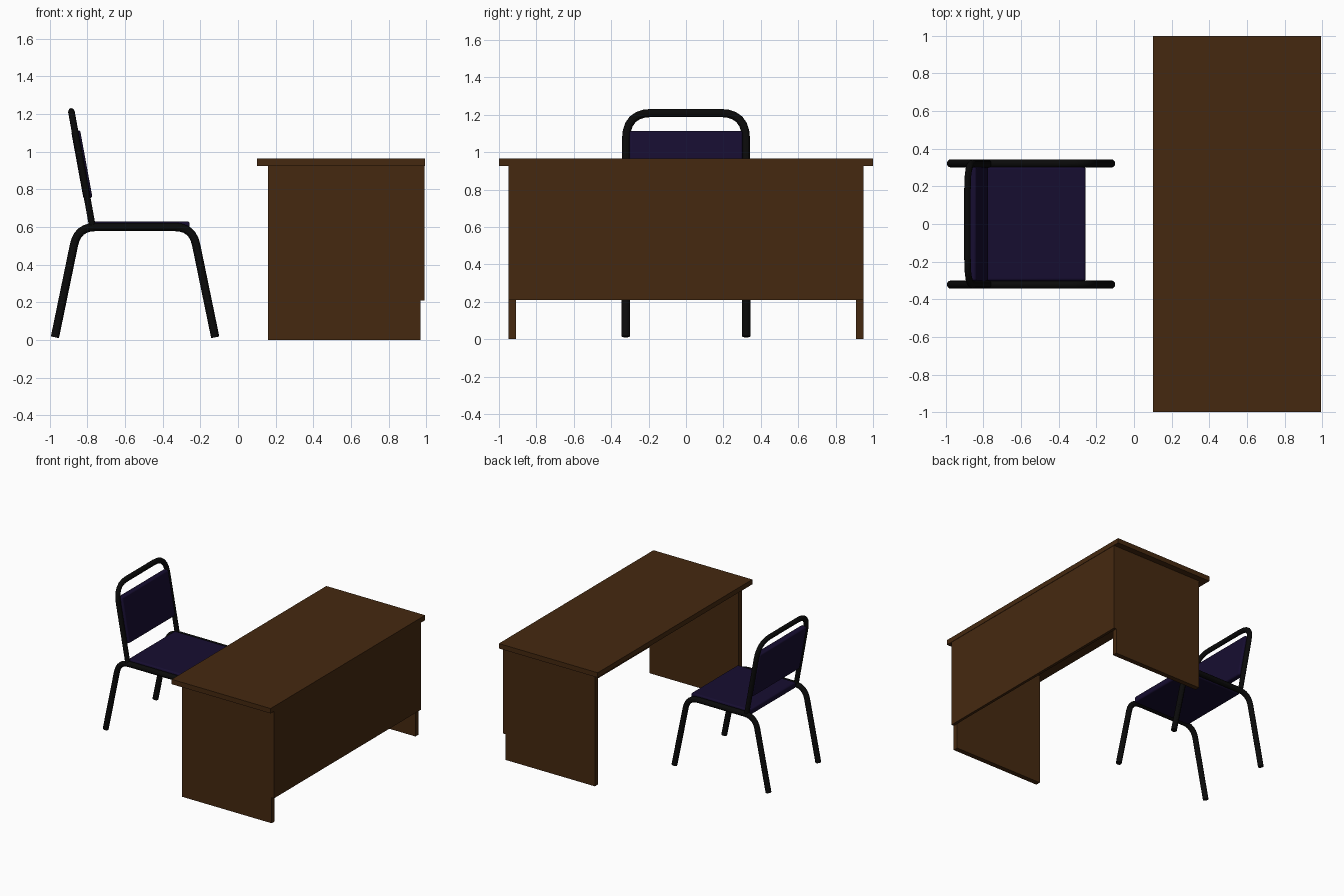
import bpy, math
from mathutils import Vector

if "Cube" in bpy.data.objects:
    bpy.data.objects.remove(bpy.data.objects["Cube"])


def material(name, rgb):
    m = bpy.data.materials.new(name)
    m.diffuse_color = (*rgb, 1)
    m.use_nodes = True
    m.node_tree.nodes["Principled BSDF"].inputs["Base Color"].default_value = m.diffuse_color
    return m


WOOD = material("dark_wood", (0.06, 0.022, 0.005))
FABRIC = material("navy_fabric", (0.008, 0.004, 0.03))
METAL = material("black_metal", (0.003, 0.003, 0.003))


def box(name, lo, hi, mat, bevel=0):
    lo, hi = Vector(lo), Vector(hi)
    bpy.ops.mesh.primitive_cube_add(size=1, location=(lo + hi) / 2)
    ob = bpy.context.object
    ob.name = name
    ob.scale = hi - lo
    bpy.ops.object.transform_apply(location=False, rotation=False, scale=True)
    ob.data.materials.append(mat)
    if bevel:
        mod = ob.modifiers.new("soft_edges", 'BEVEL')
        mod.width, mod.segments = bevel, 3
        bpy.ops.object.shade_smooth_by_angle()
    return ob


def rounded(points, cut, steps=6):
    """Path with every inner corner replaced by a curved bend."""
    pts = [Vector(p) for p in points]
    out = [pts[0]]
    for a, b, c in zip(pts, pts[1:], pts[2:]):
        p = b + (a - b).normalized() * cut
        q = b + (c - b).normalized() * cut
        for i in range(steps + 1):
            t = i / steps
            out.append(p * (1 - t) ** 2 + b * 2 * t * (1 - t) + q * t ** 2)
    return out + [pts[-1]]


def tube(name, path, radius):
    cu = bpy.data.curves.new(name, 'CURVE')
    cu.dimensions = '3D'
    cu.bevel_depth, cu.bevel_resolution = radius, 4
    cu.use_fill_caps = True
    sp = cu.splines.new('POLY')
    sp.points.add(len(path) - 1)
    for pt, co in zip(sp.points, path):
        pt.co = (*co, 1)
    ob = bpy.data.objects.new(name, cu)
    bpy.context.collection.objects.link(ob)
    bpy.ops.object.select_all(action='DESELECT')
    ob.select_set(True)
    bpy.context.view_layer.objects.active = ob
    bpy.ops.object.convert(target='MESH')
    ob = bpy.context.object
    ob.data.materials.clear()
    ob.data.materials.append(METAL)
    bpy.ops.object.shade_smooth_by_angle()
    return ob


# Desk: top, modesty panel and two side panels
box("desk_top", (0.10, -1, 0.925), (0.995, 1, 0.965), WOOD)
box("modesty_panel", (0.97, -0.95, 0.21), (0.992, 0.95, 0.925), WOOD)
for side, s in (("left", 1), ("right", -1)):
    box(f"{side}_desk_panel", (0.16, s * 0.93 - 0.02, 0),
        (0.97, s * 0.93 + 0.02, 0.925), WOOD)

    # Chair side frame: two splayed legs joined by a seat rail
    path = [(-0.973, s * 0.322, 0.014), (-0.852, s * 0.322, 0.60),
            (-0.242, s * 0.322, 0.60), (-0.121, s * 0.322, 0.014)]
    tube(f"{side}_chair_legs", rounded(path, 0.095), 0.022)

# Chair back arch, built upright then leaned back
lean = -math.atan2(0.11, 0.60)
arch = rounded([(0, -0.32, 0), (0, -0.32, 0.61),
                (0, 0.32, 0.61), (0, 0.32, 0)], 0.14)
back = tube("back_frame", arch, 0.022)
back.scale.x = 0.8
back.rotation_euler.y = lean
back.location = (-0.775, 0, 0.61)

# Cushions
box("seat", (-0.785, -0.302, 0.58), (-0.257, 0.302, 0.63), FABRIC, 0.012)
pad = box("backrest", (-0.024, -0.302, -0.183), (0.024, 0.302, 0.183), FABRIC, 0.012)
pad.rotation_euler.y = lean
pad.location = (-0.83, 0, 0.932)
